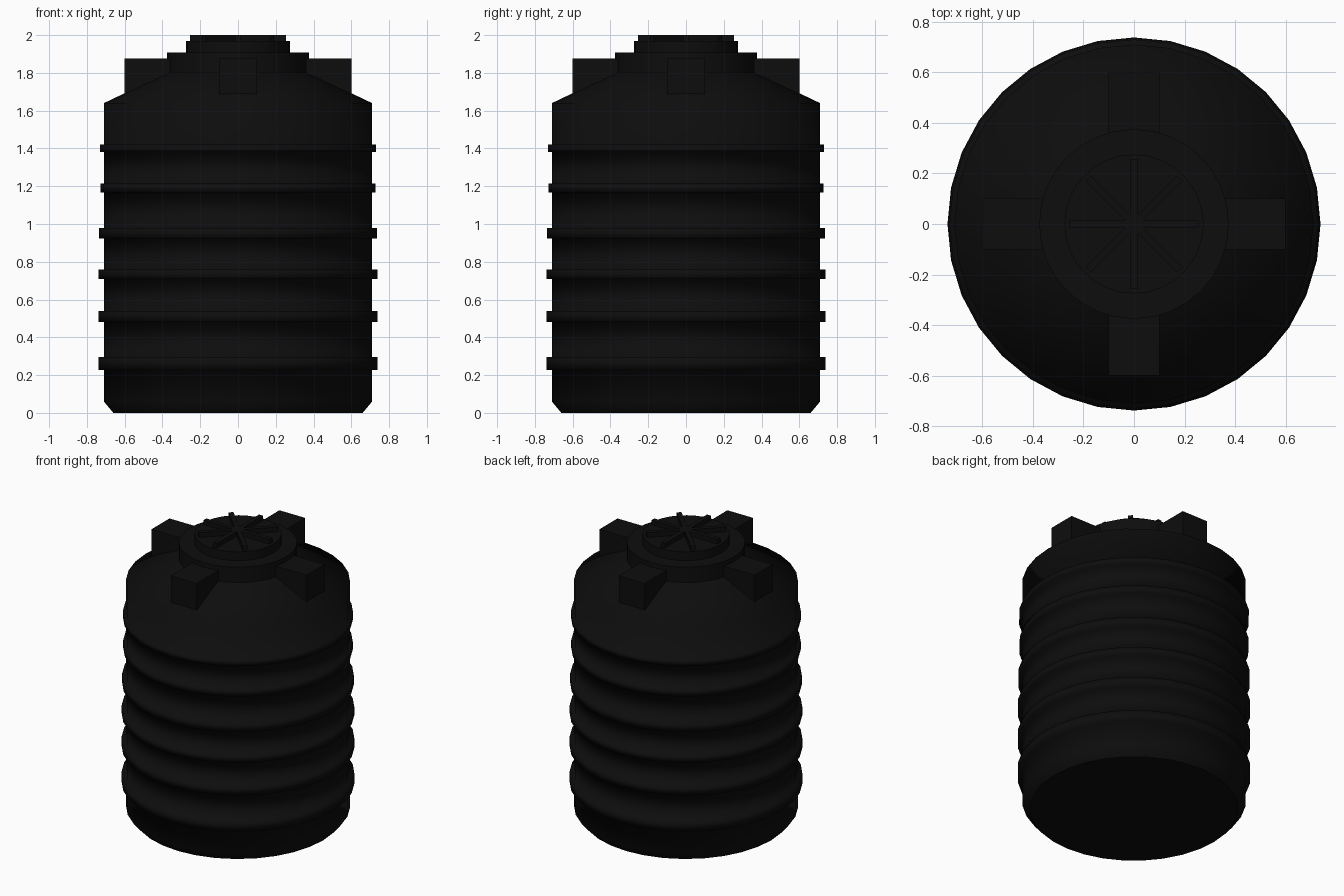
import bpy, bmesh, math
from mathutils import Matrix

if "Cube" in bpy.data.objects:
    bpy.data.objects.remove(bpy.data.objects["Cube"])

SIDES = 32

black = bpy.data.materials.new("black plastic")
black.diffuse_color = (0.004, 0.004, 0.004, 1)
black.use_nodes = True
black.node_tree.nodes["Principled BSDF"].inputs["Base Color"].default_value = black.diffuse_color


def finish(name, bm):
    bmesh.ops.recalc_face_normals(bm, faces=bm.faces)
    me = bpy.data.meshes.new(name)
    bm.to_mesh(me)
    bm.free()
    me.materials.append(black)
    ob = bpy.data.objects.new(name, me)
    bpy.context.collection.objects.link(ob)
    return ob


def lathe(name, profile, smooth_angle=None):
    """Revolve (radius, z) points and cap both ends."""
    bm = bmesh.new()
    rings = []
    for r, z in profile:
        rings.append([bm.verts.new((r * math.cos(2 * math.pi * i / SIDES),
                                    r * math.sin(2 * math.pi * i / SIDES), z))
                      for i in range(SIDES)])
    for a, b in zip(rings, rings[1:]):
        for i in range(SIDES):
            j = (i + 1) % SIDES
            bm.faces.new((a[i], a[j], b[j], b[i])).smooth = True
    caps = [bm.faces.new(rings[0]), bm.faces.new(rings[-1])]
    for c in caps:
        for e in c.edges:
            e.smooth = False
    # sharp edges only where asked for
    if smooth_angle is not None:
        bm.normal_update()
        for e in bm.edges:
            if len(e.link_faces) == 2 and e.calc_face_angle() > smooth_angle:
                e.smooth = False
    return finish(name, bm)


def box(name, x0, x1, y0, y1, z0, z1, angle):
    bm = bmesh.new()
    bmesh.ops.create_cube(bm, size=1)
    for v in bm.verts:
        v.co = (x0 if v.co.x < 0 else x1, y0 if v.co.y < 0 else y1,
                z0 if v.co.z < 0 else z1)
    bm.transform(Matrix.Rotation(angle, 4, 'Z'))
    return finish(name, bm)


# tank wall with square ribs: (z low, z high, radius)
ribs = [(0.228, 0.296, 0.738), (0.48, 0.54, 0.738), (0.708, 0.758, 0.738),
        (0.922, 0.98, 0.735), (1.166, 1.215, 0.728), (1.38, 1.42, 0.73)]
R = 0.71
wall = [(0.66, 0), (R, 0.06)]
for lo, hi, r in ribs:
    wall += [(R, lo), (r, lo), (r, hi), (R, hi)]
wall += [(R, 1.64), (0.375, 1.80), (0.36, 1.81)]
lathe("tank_body", wall)

# neck ring and lid
lathe("neck_ring", [(0.375, 1.75), (0.375, 1.907)], math.radians(40))
lathe("lid", [(0.275, 1.88), (0.275, 1.968)], math.radians(40))

# raised spokes on the lid
for k in range(4):
    box(f"lid_spoke_{k + 1}", -0.255, 0.255, -0.015, 0.015, 1.95, 2.0, k * math.pi / 4)

# shoulder blocks
for k in range(4):
    box(f"shoulder_block_{k + 1}", 0.34, 0.60, -0.1, 0.1, 1.66, 1.875, k * math.pi / 2)
